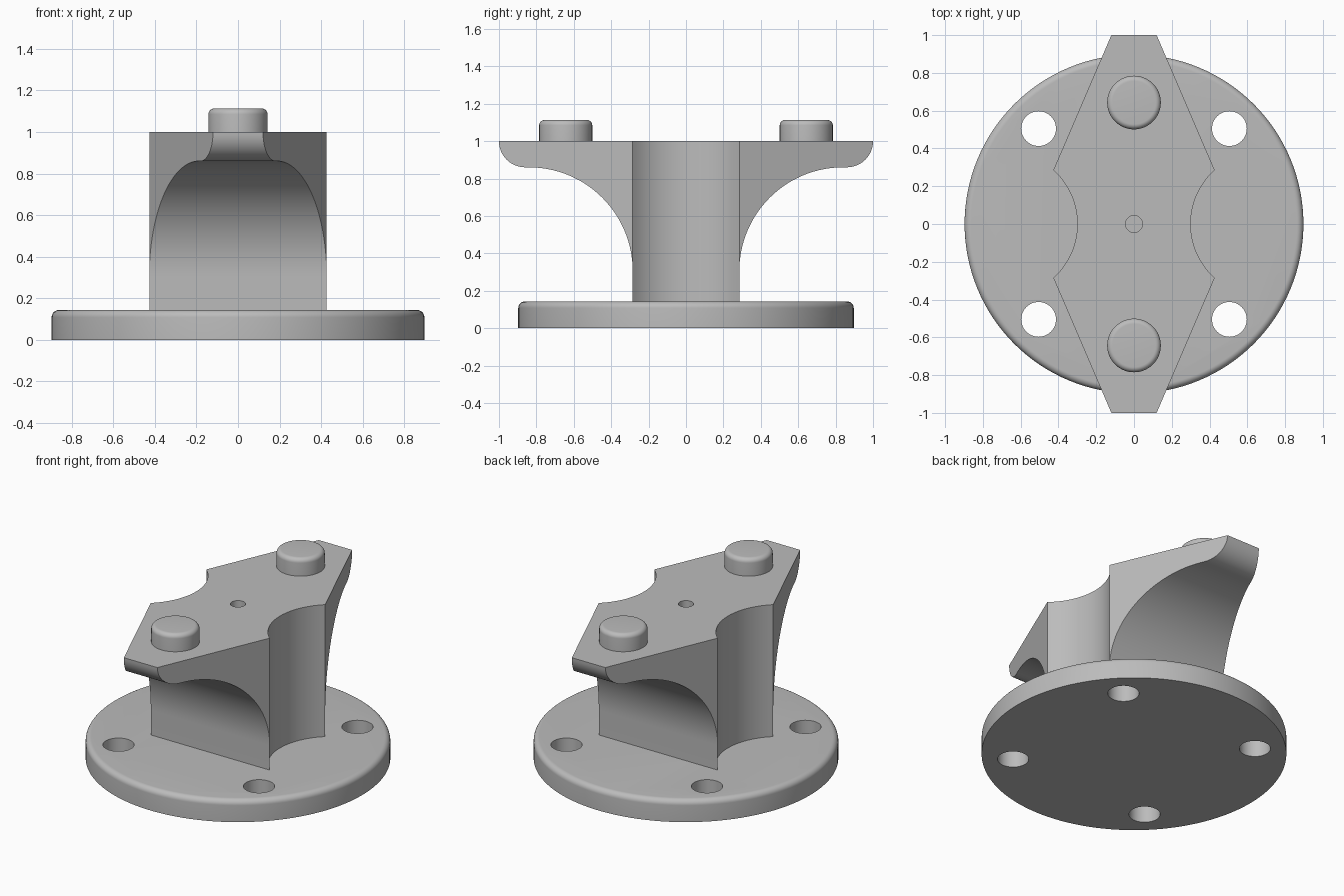
import bpy, bmesh
from math import sin, cos, pi, radians, atan2, hypot
from mathutils import Vector

cube = bpy.data.objects.get("Cube")
if cube:
    bpy.data.objects.remove(cube, do_unlink=True)

BASE_TOP, BODY_TOP, CAP_TOP = 0.143, 1.0, 1.113

grey = bpy.data.materials.new("plain grey")
grey.use_nodes = True
colour = (0.5, 0.5, 0.5, 1)
grey.diffuse_color = colour
grey.node_tree.nodes["Principled BSDF"].inputs["Base Color"].default_value = colour


def make_object(name, bm):
    bmesh.ops.recalc_face_normals(bm, faces=bm.faces)
    mesh = bpy.data.meshes.new(name)
    bm.to_mesh(mesh)
    bm.free()
    mesh.materials.append(grey)
    obj = bpy.data.objects.new(name, mesh)
    bpy.context.collection.objects.link(obj)
    return obj


def arc(cx, cy, r, start, end, steps):
    angles = [radians(start + (end - start) * i / steps) for i in range(steps + 1)]
    return [(cx + r * cos(a), cy + r * sin(a)) for a in angles]


def prism(name, points, offset):
    """Extrude a closed outline of 3D points along an offset."""
    bm = bmesh.new()
    face = bm.faces.new([bm.verts.new(p) for p in points])
    side = bmesh.ops.extrude_face_region(bm, geom=[face], use_keep_orig=True)
    moved = [v for v in side["geom"] if isinstance(v, bmesh.types.BMVert)]
    bmesh.ops.translate(bm, verts=moved, vec=offset)
    return make_object(name, bm)


def rounded_disc(name, x, y, r, bottom, top, fillet, sides):
    """Flat disc whose upper rim is rounded."""
    rings = [(r, bottom)] + arc(r - fillet, top - fillet, fillet, 0, 90, 8)
    bm = bmesh.new()
    loops = [[bm.verts.new((x + rr * cos(2 * pi * i / sides),
                            y + rr * sin(2 * pi * i / sides), z))
              for i in range(sides)] for rr, z in rings]
    for a, b in zip(loops, loops[1:]):
        for i in range(sides):
            j = (i + 1) % sides
            bm.faces.new((a[i], a[j], b[j], b[i]))
    bm.faces.new(loops[0])
    bm.faces.new(loops[-1])
    return make_object(name, bm)


def drill(name, x, y, r, bottom, top):
    outline = [(px, py, bottom) for px, py in arc(x, y, r, 0, 360, 48)[:-1]]
    return prism(name, outline, Vector((0, 0, top - bottom)))


def combine(obj, cutter, operation):
    mod = obj.modifiers.new(operation.lower(), "BOOLEAN")
    mod.operation, mod.object, mod.solver = operation, cutter, "EXACT"
    bpy.context.view_layer.objects.active = obj
    bpy.ops.object.modifier_apply(modifier=mod.name)
    bpy.data.objects.remove(cutter, do_unlink=True)


def smooth(obj):
    bpy.ops.object.select_all(action="DESELECT")
    obj.select_set(True)
    bpy.context.view_layer.objects.active = obj
    bpy.ops.object.shade_smooth_by_angle(angle=radians(30))


# Round base plate with four through holes
base = rounded_disc("base_plate", 0, 0, 0.897, 0, BASE_TOP, 0.035, 128)
for sx in (-1, 1):
    for sy in (-1, 1):
        combine(base, drill("hole_cutter", sx * 0.505, sy * 0.505, 0.092, -0.1, 0.3), "DIFFERENCE")

# Body plan: tapered ends with a concave scoop on each side
corner_x, corner_y, waist = 0.427, 0.285, 0.30
sag = corner_x - waist
scoop_r = (corner_y ** 2 + sag ** 2) / (2 * sag)
half = pi - atan2(corner_y, waist + scoop_r - corner_x)
half = half * 180 / pi
right = [(0.12, -1)] + arc(waist + scoop_r, 0, scoop_r, 360 - half, half, 24) + [(0.12, 1)]
plan = right + [(-x, -y) for x, y in right]
body = prism("bracket_body", [(x, y, 0.12) for x, y in plan], Vector((0, 0, BODY_TOP - 0.12)))

# Body side profile: upright stem, sweeping underside and rounded lip
under_r, lip_r = 0.555, 0.14
underside = arc(corner_y + under_r, BODY_TOP - lip_r - under_r, under_r, 180, 90, 32)
lip = arc(1 - lip_r, BODY_TOP, lip_r, -90, 0, 12)
flank = [(corner_y, 0)] + underside + lip + [(1, 1.2)]
profile = flank + [(-y, z) for y, z in reversed(flank)]
sweep = prism("profile_cutter", [(-0.6, y, z) for y, z in profile], Vector((1.2, 0, 0)))
combine(body, sweep, "INTERSECT")
combine(body, drill("centre_cutter", 0, 0, 0.045, 0.5, 1.2), "DIFFERENCE")

# Round caps on the two arms
caps = [rounded_disc(name, 0, y, 0.142, BODY_TOP - 0.02, CAP_TOP, 0.028, 64)
        for name, y in (("front_cap", -0.643), ("back_cap", 0.643))]

for part in [base, body] + caps:
    smooth(part)
